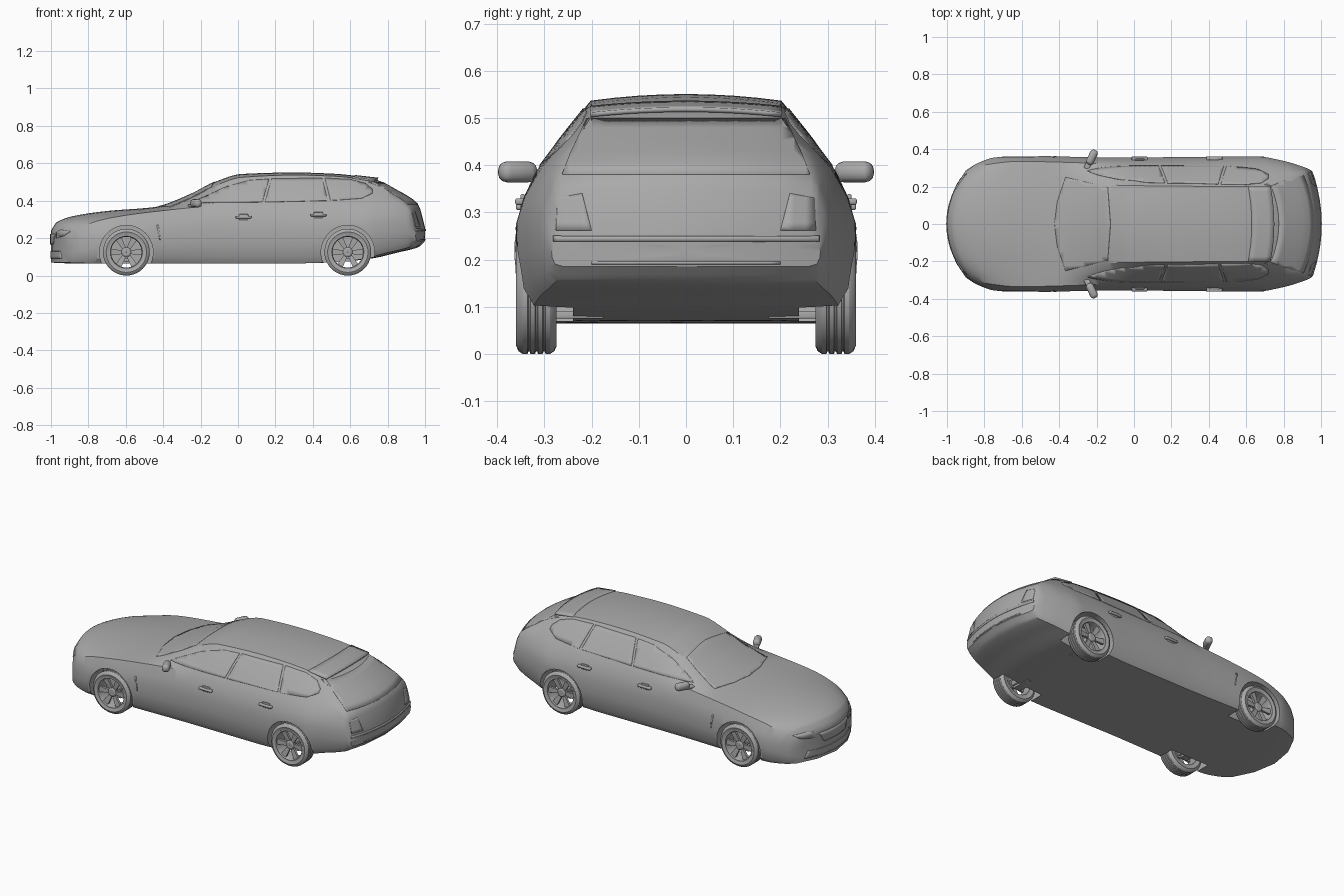
import bpy, bmesh, math
from mathutils import Vector, Matrix
from mathutils.bvhtree import BVHTree

cube = bpy.data.objects.get("Cube")
if cube:
    bpy.data.objects.remove(cube, do_unlink=True)

GREY = (0.4, 0.4, 0.4, 1)
paint = bpy.data.materials.new("plain_grey")
paint.use_nodes = True
paint.diffuse_color = GREY
paint.node_tree.nodes["Principled BSDF"].inputs["Base Color"].default_value = GREY
made = []


def add_object(name, source):
    """Turn a bmesh into an object, or reuse an existing mesh."""
    mesh = source
    if isinstance(source, bmesh.types.BMesh):
        bmesh.ops.recalc_face_normals(source, faces=source.faces[:])
        mesh = bpy.data.meshes.new(name)
        source.to_mesh(mesh)
        source.free()
        mesh.materials.append(paint)
    obj = bpy.data.objects.new(name, mesh)
    bpy.context.collection.objects.link(obj)
    made.append(obj)
    return obj


# Body stations: x, waist, shoulder y and z, roof edge y and z, top z, floor z, plan bend
STATIONS = [
    (-1.0, .285, .27, .20, .20, .235, .24, .07, .16),
    (-.97, .32, .295, .24, .225, .272, .285, .067, .155),
    (-.88, .355, .32, .285, .24, .302, .318, .065, .135),
    (-.7, .365, .335, .32, .24, .33, .345, .065, .10),
    (-.44, .36, .33, .35, .275, .357, .367, .065, .08),
    (-.25, .356, .324, .367, .232, .425, .436, .065, .06),
    (-.12, .355, .32, .375, .208, .485, .502, .065, .03),
    (.02, .356, .318, .38, .205, .525, .543, .065, 0),
    (.3, .358, .318, .383, .202, .537, .551, .065, 0),
    (.5, .361, .318, .387, .2, .532, .545, .07, -.02),
    (.72, .36, .31, .39, .2, .507, .518, .092, -.05),
    (.85, .34, .298, .385, .24, .44, .455, .122, -.07),
    (.965, .305, .283, .345, .265, .362, .377, .152, -.08),
    (1.0, .285, .275, .235, .26, .245, .255, .185, -.08),
]


def station(x):
    """Monotone smooth interpolation of the station table."""
    k = max(i for i in range(len(STATIONS) - 1) if STATIONS[i][0] <= x or i == 0)

    def secant(i, c):
        i = min(max(i, 0), len(STATIONS) - 2)
        a, b = STATIONS[i], STATIONS[i + 1]
        return (b[c] - a[c]) / (b[0] - a[0])

    def slope(i, c):
        a, b = secant(i - 1, c), secant(i, c)
        return 2 * a * b / (a + b) if a * b > 0 else 0

    p, q = STATIONS[k], STATIONS[k + 1]
    d = q[0] - p[0]
    t = (x - p[0]) / d
    return [p[c] * (1 - t) ** 2 * (1 + 2 * t) + q[c] * t * t * (3 - 2 * t)
            + d * t * (1 - t) * (slope(k, c) * (1 - t) - slope(k + 1, c) * t)
            for c in range(1, len(p))]


def ring(x, scale=1):
    """Closed cross-section, shrunk towards its middle for the end caps."""
    w, ws, zs, wr, zr, zt, zb, bend = station(x)
    h = zs - zb
    mid = zb + .62 * h
    half = [(0, zb), (.5 * w, zb), (.91 * w, zb), (.975 * w, zb + .12 * h),
            (.995 * w, zb + .38 * h), (w, mid), (ws + .65 * (w - ws), (mid + zs) / 2),
            (ws, zs), ((ws + wr) / 2 + .004, (zs + zr) / 2), (wr, zr)]
    half += [(f * wr, zt - (zt - zr) * f * f) for f in (.75, .5, .25)] + [(0, zt)]
    loop = half + [(-y, z) for y, z in half[-2:0:-1]]
    zc = (zb + zt) / 2
    return [Vector((x + bend * (y * scale / .36) ** 2, y * scale, zc + (z - zc) * scale))
            for y, z in loop]


# Body shell
xs = sorted({round(-1 + i / 40, 3) for i in range(81)} | {s[0] for s in STATIONS} | {-.99, .985})
caps = (.3, .55, .8)
rings = ([ring(-1, s) for s in caps] + [ring(x) for x in xs]
         + [ring(1, s) for s in reversed(caps)])
bm = bmesh.new()
rows = [[bm.verts.new(p) for p in r] for r in rings]
n = len(rows[0])
for a, b in zip(rows, rows[1:]):
    for i in range(n):
        j = (i + 1) % n
        bm.faces.new((a[i], a[j], b[j], b[i]))
for row, x in ((rows[0], -1), (rows[-1], 1)):
    s = station(x)
    tip = bm.verts.new((x, 0, (s[5] + s[6]) / 2))
    for i in range(n):
        bm.faces.new((row[i], row[(i + 1) % n], tip))
skin = BVHTree.FromBMesh(bm)
body = add_object("body_shell", bm)

# Wheel arches cut from the body
WHEELS = {"nose": -.597, "tail": .587}
cutters = []
for x in WHEELS.values():
    for side in (-1, 1):
        bm = bmesh.new()
        bmesh.ops.create_cone(bm, cap_ends=True, segments=48, radius1=.143, radius2=.143, depth=.26,
                              matrix=Matrix.Translation((x, side * .37, .125))
                              @ Matrix.Rotation(math.pi / 2, 4, 'X'))
        cutter = add_object("arch_cutter", bm)
        cutter.hide_render = True
        cutters.append(cutter)
        cut = body.modifiers.new("arch", 'BOOLEAN')
        cut.object, cut.operation, cut.solver = cutter, 'DIFFERENCE', 'EXACT'
graph = bpy.context.evaluated_depsgraph_get()
cut_mesh = bpy.data.meshes.new_from_object(body.evaluated_get(graph))
body.modifiers.clear()
body.data = cut_mesh
for cutter in cutters:
    made.remove(cutter)
    bpy.data.objects.remove(cutter, do_unlink=True)


def plate(name, outline, axis, sign, thick=.005):
    """Thin panel drawn flat, then dropped onto the body along one axis."""
    u, v = [i for i in range(3) if i != axis]
    bm = bmesh.new()
    corners = []
    for a, b in outline:
        p = Vector()
        p[u], p[v], p[axis] = a, b, sign * 2
        corners.append(bm.verts.new(p))
    bm.faces.new(corners)
    for c in (u, v):
        for i in range(-40, 41):
            co, no = Vector(), Vector()
            co[c], no[c] = i / 40 + .003, 1
            bmesh.ops.bisect_plane(bm, geom=bm.verts[:] + bm.edges[:] + bm.faces[:],
                                   plane_co=co, plane_no=no)
    ray = Vector()
    ray[axis] = -sign
    for vert in bm.verts:
        hit = skin.ray_cast(vert.co, ray)[0]
        if hit:
            vert.co = hit
    obj = add_object(name, bm)
    shell = obj.modifiers.new("thickness", 'SOLIDIFY')
    shell.thickness, shell.offset = thick, 0
    return obj


# Side glass, fender crease and door handles
SIDE = {
    "front_door_glass": [(-.25, .388), (.13, .392), (.165, .515), (.06, .508), (-.06, .475), (-.17, .425)],
    "rear_door_glass": [(.145, .392), (.48, .4), (.45, .52), (.18, .517)],
    "quarter_glass": [(.495, .4), (.66, .412), (.72, .44), (.72, .46), (.68, .492), (.6, .513), (.465, .52)],
    "fender_crease": [(-.42, .19), (-.415, .19), (-.425, .27), (-.435, .27)],
}


def mirrored(outline):
    return outline + [(-y, z) for y, z in reversed(outline)]


def box(bm, size, matrix, bevel):
    part = bmesh.ops.create_cube(bm, size=1, matrix=matrix @ Matrix.Diagonal((*size, 1)))
    edges = {e for v in part["verts"] for e in v.link_edges}
    bmesh.ops.bevel(bm, geom=list(edges), offset=bevel, segments=3, profile=.5, affect='EDGES')


for side, label in ((-1, "near"), (1, "far")):
    for name, outline in SIDE.items():
        plate(f"{label}_{name}", outline, 1, side)
    for door, x, z in (("front", .03, .312), ("rear", .43, .323)):
        hit = skin.ray_cast(Vector((x, side, z)), Vector((0, -side, 0)))[0]
        bm = bmesh.new()
        box(bm, (.085, .022, .014), Matrix.Translation(hit + Vector((0, side * .005, 0))), .005)
        box(bm, (.05, .01, .032), Matrix.Translation(hit), .004)
        add_object(f"{label}_{door}_handle", bm)
    # Door mirror
    bm = bmesh.new()
    turn = Matrix.Rotation(-side * .45, 4, 'Z')
    box(bm, (.042, .085, .044), Matrix.Translation((-.225, side * .357, .386)) @ turn, .018)
    box(bm, (.03, .05, .016), Matrix.Translation((-.245, side * .318, .373)) @ turn, .005)
    add_object(f"{label}_door_mirror", bm)
    # Lamps
    plate(f"{label}_headlamp", [(side * y, z) for y, z in
                                ((.15, .2), (.24, .212), (.268, .235), (.2, .245), (.15, .23))], 0, -1)
    plate(f"{label}_tail_lamp", [(side * y, z) for y, z in
                                 ((.2, .262), (.275, .262), (.272, .33), (.22, .34))], 0, 1)

# Windscreen, tailgate and nose panels
plate("windscreen", [(-.425, 0), (-.41, .12), (-.365, .25), (-.14, .195), (-.125, 0),
                     (-.14, -.195), (-.365, -.25), (-.41, -.12)], 2, 1)
plate("rear_glass", mirrored([(.262, .38), (.245, .425), (.21, .498)]), 0, 1)
plate("tailgate_ledge", mirrored([(.28, .238), (.28, .25)]), 0, 1, .008)
plate("bumper_edge", mirrored([(.2, .19), (.2, .196)]), 0, 1)
plate("grille", mirrored([(.1, .165), (.135, .222)]), 0, -1, .008)
plate("lower_intake", mirrored([(.22, .09), (.2, .13)]), 0, -1, .008)

# Roof spoiler
bm = bmesh.new()
bmesh.ops.create_grid(bm, x_segments=4, y_segments=14, size=1)
for v in bm.verts:
    a, b = v.co.x, v.co.y
    v.co = (.69 + .06 * a - .02 * b * b, .203 * b, .53 - .007 * a - .011 * b * b)
spoiler = add_object("roof_spoiler", bm)
spoiler.modifiers.new("thickness", 'SOLIDIFY').thickness = .01


def lathe(bm, profile, steps=40):
    """Spin a closed radius and depth profile around the axle."""
    loops = [[bm.verts.new((r * math.cos(t), y, r * math.sin(t))) for r, y in profile]
             for t in (2 * math.pi * i / steps for i in range(steps))]
    m = len(profile)
    for i in range(steps):
        a, b = loops[i], loops[(i + 1) % steps]
        for k in range(m):
            bm.faces.new((a[k], a[(k + 1) % m], b[(k + 1) % m], b[k]))


# Wheel: grooved tyre, rim, hub and six spokes, facing +y
tread = [(.125 - d, y) for c in (-.024, -.008, .008, .024)
         for d, y in ((0, c - .005), (0, c + .005), (.005, c + .006), (.005, c + .009))][:-2]
bm = bmesh.new()
lathe(bm, [(.09, -.038), (.108, -.043), (.119, -.038)] + tread
      + [(.119, .038), (.108, .043), (.09, .038)])
lathe(bm, [(.082, -.038), (.093, -.038), (.093, .039), (.086, .039), (.082, .03)])
lathe(bm, [(.001, .004), (.026, .004), (.026, .026), (.018, .031), (.001, .031)], 24)
for k in range(6):
    part = bmesh.ops.create_cube(bm, size=1)["verts"]
    for v in part:
        outer = v.co.x > 0
        v.co = ((.087 if outer else .015), v.co.y * .014 + (.025 if outer else .017),
                v.co.z * (.034 if outer else .019))
    bmesh.ops.rotate(bm, verts=part, matrix=Matrix.Rotation(k * math.pi / 3, 3, 'Y'))
wheel_mesh = None
for end, x in WHEELS.items():
    for side, label in ((1, "far"), (-1, "near")):
        wheel = add_object(f"{end}_{label}_wheel", wheel_mesh or bm)
        wheel_mesh = wheel.data
        wheel.location = (x, side * .317, .125)
        wheel.rotation_euler.z = 0 if side > 0 else math.pi
        # Suspension arm and axle stub
        arm = bmesh.new()
        box(arm, (.05, .12, .016), Matrix.Translation((x, side * .235, .083)), .003)
        box(arm, (.03, .1, .03), Matrix.Translation((x, side * .28, .125)), .006)
        add_object(f"{end}_{label}_suspension_arm", arm)

bpy.ops.object.select_all(action='DESELECT')
for obj in made:
    obj.select_set(True)
bpy.context.view_layer.objects.active = body
bpy.ops.object.shade_smooth_by_angle(angle=math.radians(32))
